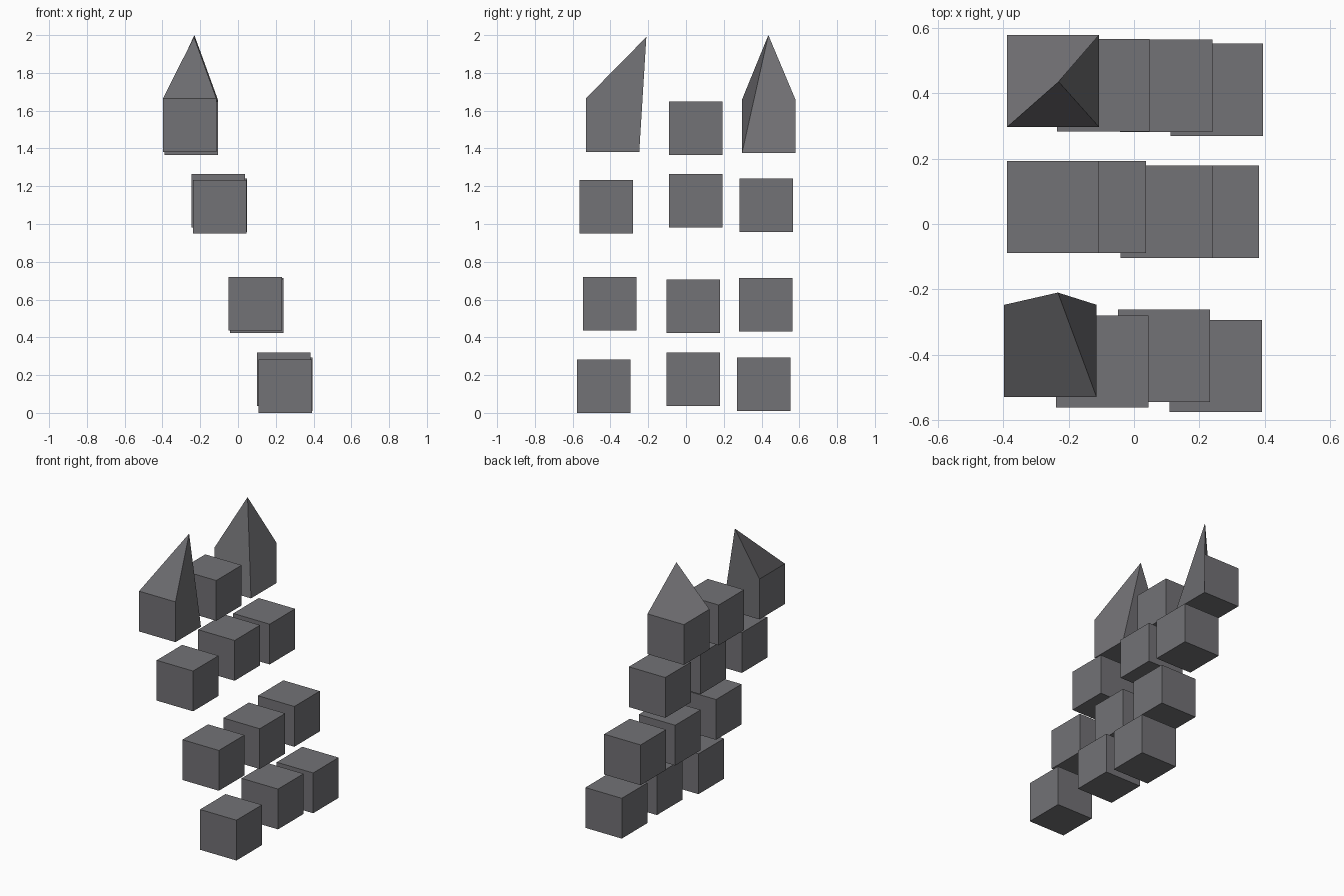
import bpy
from mathutils import Vector

# Remove only the default cube
default_cube = bpy.data.objects.get("Cube")
if default_cube:
    bpy.data.objects.remove(default_cube, do_unlink=True)

# The single flat colour
grey = bpy.data.materials.new("slate_grey")
grey.use_nodes = True
colour = (0.17, 0.168, 0.18, 1)
grey.diffuse_color = colour
for node in grey.node_tree.nodes:
    if node.type == 'BSDF_PRINCIPLED':
        node.inputs["Base Color"].default_value = colour

SIZE = 0.283


def add_block(name, centre):
    """Add one plain grey cube with its scale applied to the mesh."""
    bpy.ops.mesh.primitive_cube_add(size=SIZE, location=centre)
    block = bpy.context.object
    block.name = name
    block.data.name = name
    block.data.materials.append(grey)
    return block


def pull_corner(block, direction, target):
    """Pull the cube corner lying in a direction to a point in the world."""
    corner = max(block.data.vertices, key=lambda v: v.co.dot(Vector(direction)))
    corner.co = Vector(target) - block.location
    block.data.update()


# Centres of the blocks in each column, from the lowest step to the highest
columns = {
    "front": [(0.25, -0.435, 0.142), (0.092, -0.404, 0.578),
              (-0.097, -0.421, 1.092), (-0.256, -0.389, 1.523)],
    "middle": [(0.242, 0.038, 0.178), (0.1, 0.038, 0.564),
               (-0.105, 0.052, 1.124), (-0.248, 0.052, 1.507)],
    "back": [(0.254, 0.411, 0.152), (0.099, 0.423, 0.573),
             (-0.094, 0.425, 1.099), (-0.248, 0.438, 1.517)],
}
levels = ("bottom", "lower", "upper", "top")

blocks = {}
for side, centres in columns.items():
    for level, centre in zip(levels, centres):
        name = side + "_" + level + "_block"
        blocks[name] = add_block(name, centre)

# The two outer top blocks each have one corner drawn up into a peak
pull_corner(blocks["front_top_block"], (1, 1, 1), (-0.233, -0.21, 1.99))
pull_corner(blocks["back_top_block"], (1, -1, 1), (-0.231, 0.436, 2))
